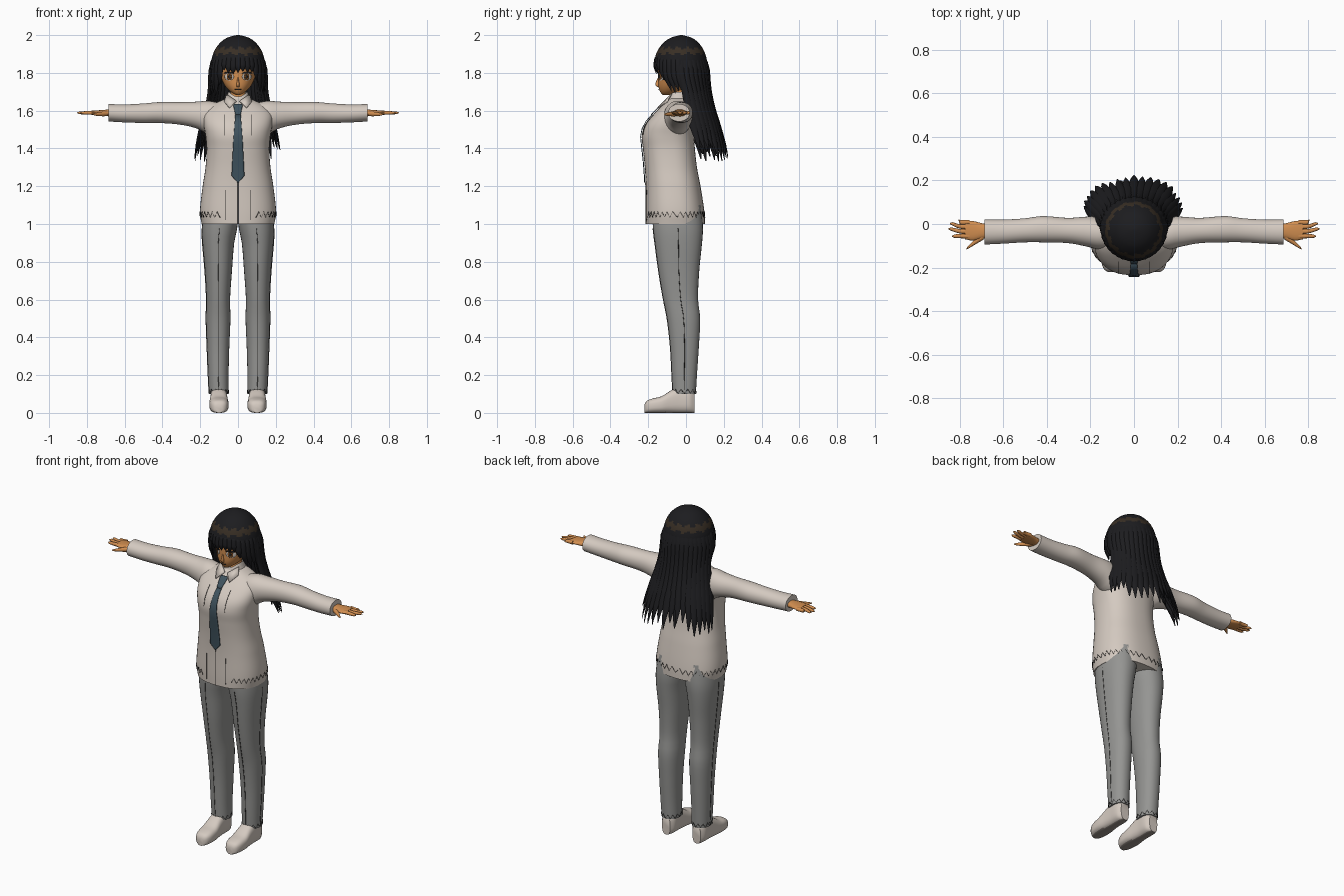
import bpy, bmesh, math, random
from mathutils import Vector

random.seed(4)
if "Cube" in bpy.data.objects:
    bpy.data.objects.remove(bpy.data.objects["Cube"])


def material(name, r, g, b):
    m = bpy.data.materials.new(name)
    m.use_nodes = True
    m.diffuse_color = (r, g, b, 1)
    bsdf = m.node_tree.nodes["Principled BSDF"]
    bsdf.inputs["Base Color"].default_value = (r, g, b, 1)
    bsdf.inputs["Roughness"].default_value = 0.8
    return m


cloth = material("beige cloth", 0.66, 0.59, 0.53)
grey = material("grey trousers", 0.30, 0.30, 0.29)
skin = material("tan skin", 0.64, 0.27, 0.08)
black = material("black hair", 0.012, 0.012, 0.014)
brown = material("brown hair shine", 0.04, 0.028, 0.018)
blue = material("slate tie", 0.05, 0.085, 0.11)
ink = material("dark seam", 0.03, 0.028, 0.026)
white = material("eye white", 0.75, 0.7, 0.65)
amber = material("amber iris", 0.25, 0.09, 0.02)
taupe = material("taupe sole", 0.3, 0.26, 0.23)


def finish(name, bm, mats, rule=None, angle=50):
    bmesh.ops.recalc_face_normals(bm, faces=bm.faces)
    for f in bm.faces:
        f.smooth = True
        if rule:
            f.material_index = rule(f.calc_center_median(), f.normal)
    me = bpy.data.meshes.new(name)
    bm.to_mesh(me)
    bm.free()
    for m in mats:
        me.materials.append(m)
    me.set_sharp_from_angle(angle=math.radians(angle))
    ob = bpy.data.objects.new(name, me)
    bpy.context.collection.objects.link(ob)
    return ob


def interp(keys, t):
    """Smooth interpolation of rows whose first entry is the parameter."""
    i = 0
    while i < len(keys) - 2 and t > keys[i + 1][0]:
        i += 1
    k1, k2 = keys[i], keys[i + 1]
    k0, k3 = keys[max(i - 1, 0)], keys[min(i + 2, len(keys) - 1)]
    d = k2[0] - k1[0]
    u = (t - k1[0]) / d
    out = []
    for c in range(1, len(k1)):
        m1 = (k2[c] - k0[c]) / (k2[0] - k0[0]) * d
        m2 = (k3[c] - k1[c]) / (k3[0] - k1[0]) * d
        a, b = k1[c], k2[c]
        out.append(a + m1 * u + (3 * (b - a) - 2 * m1 - m2) * u ** 2
                   + (2 * (a - b) + m1 + m2) * u ** 3)
    return out


def surface_point(keys, t, ang, p, axis="z", s=1, off=0):
    a0, a1, b0, b1 = interp(keys, t)
    c, d = math.cos(ang), math.sin(ang)
    a = (a0 + a1) / 2 + ((a1 - a0) / 2 + off) * math.copysign(abs(c) ** (2 / p), c)
    b = (b0 + b1) / 2 + ((b1 - b0) / 2 + off) * math.copysign(abs(d) ** (2 / p), d)
    x, y, z = {"z": (a, b, t), "x": (t, a, b), "y": (a, t, b)}[axis]
    return Vector((s * x, y, z))


def skin_rings(bm, rings, caps=True):
    vs = [[bm.verts.new(q) for q in r] for r in rings]
    n = len(vs[0])
    for r, q in zip(vs, vs[1:]):
        for j in range(n):
            bm.faces.new((r[j], r[(j + 1) % n], q[(j + 1) % n], q[j]))
    if caps:
        bm.faces.new(vs[0])
        bm.faces.new(vs[-1])


def loft(name, keys, mats, axis="z", n=32, steps=30, p=2.2, s=1, caps=True, rule=None, warp=None):
    """Skin through superellipse sections given as (t, min a, max a, min b, max b)."""
    bm = bmesh.new()
    t0, t1 = keys[0][0], keys[-1][0]
    rings = [[surface_point(keys, t0 + (t1 - t0) * i / steps, math.tau * j / n, p, axis, s)
              for j in range(n)] for i in range(steps + 1)]
    skin_rings(bm, rings, caps)
    if warp:
        for v in bm.verts:
            warp(v.co)
    return finish(name, bm, mats, rule)


def front_y(keys, p, x, z):
    a0, a1, b0, b1 = interp(keys, z)
    u = min(1, abs(x - (a0 + a1) / 2) / ((a1 - a0) / 2))
    return (b0 + b1) / 2 - (b1 - b0) / 2 * (1 - u ** p) ** (1 / p)


def plate(name, mat, keys, p, rows, off=0.003, s=1, nx=6, sub=4):
    """Thin plate hugging the front of a loft; rows are (z, min x, max x)."""
    bm = bmesh.new()
    grid = []
    for r, q in zip(rows, rows[1:]):
        for k in range(sub + (q is rows[-1])):
            z, x0, x1 = [a + (b - a) * k / sub for a, b in zip(r, q)]
            xs = [x0 + (x1 - x0) * j / nx for j in range(nx + 1)]
            grid.append([bm.verts.new((s * x, front_y(keys, p, x, z) - off, z)) for x in xs])
    for r, q in zip(grid, grid[1:]):
        for j in range(nx):
            bm.faces.new((r[j], r[j + 1], q[j + 1], q[j]))
    ob = finish(name, bm, [mat])
    mod = ob.modifiers.new("thickness", "SOLIDIFY")
    mod.thickness, mod.offset = 0.004, 0
    return ob


def seam(name, pts):
    cu = bpy.data.curves.new(name, "CURVE")
    cu.dimensions, cu.bevel_depth, cu.bevel_resolution = "3D", 0.0015, 0
    sp = cu.splines.new("POLY")
    sp.points.add(len(pts) - 1)
    for pt, q in zip(sp.points, pts):
        pt.co = (*q, 1)
    cu.materials.append(ink)
    bpy.context.collection.objects.link(bpy.data.objects.new(name, cu))


# Jacket body
BODY = [(1.0, -.192, .192, -.212, .10), (1.06, -.202, .202, -.213, .098), (1.2, -.187, .187, -.213, .077),
        (1.3, -.172, .172, -.218, .058), (1.4, -.166, .166, -.228, .047), (1.47, -.172, .172, -.234, .043),
        (1.53, -.182, .182, -.215, .042), (1.59, -.18, .18, -.165, .04), (1.63, -.14, .14, -.125, .034),
        (1.655, -.085, .085, -.1, .025), (1.67, -.05, .05, -.085, .015)]
loft("jacket_body", BODY, [cloth], n=48, steps=48, p=2.4)

# Jacket seams: hem zigzag around the sides and back, front edges and pocket lines
zigzag = [surface_point(BODY, 1.035 + .03 * (i % 2), math.radians(-66 + 312 * i / 64), 2.4, off=.001)
          for i in range(65)]
seam("hem_stitch", zigzag)
for x, z0, z1 in ((0, 1.0, 1.22), (-.065, 1.02, 1.18), (.065, 1.02, 1.18), (-.07, 1.47, 1.58), (.07, 1.47, 1.58)):
    zs = [z0 + (z1 - z0) * i / 8 for i in range(9)]
    seam("front_seam", [(x, front_y(BODY, 2.4, x, z) - .001, z) for z in zs])

# Tie
plate("tie", blue, BODY, 2.4, [(1.22, -.003, .003), (1.255, -.034, .034), (1.42, -.026, .026), (1.585, -.014, .014)], .006)
plate("tie_knot", blue, BODY, 2.4, [(1.58, -.014, .014), (1.625, -.024, .024), (1.635, -.02, .02)], .009)

# Collar
COLLAR = [(1.635, -.078, .078, -.118, .033), (1.665, -.062, .062, -.104, .026), (1.7, -.052, .052, -.09, .022)]


def dip_front(co):
    co.z -= .045 * max(0, -(co.y + .04) / .06) ** 3 * (co.z - 1.625) / .075


loft("collar", COLLAR, [cloth], steps=6, caps=False, warp=dip_front)

# Neck and head
loft("neck", [(1.6, -.046, .046, -.085, .01), (1.66, -.04, .04, -.075, .005), (1.74, -.04, .04, -.07, .01)], [skin], steps=8)
HEAD = [(1.684, -.014, .014, -.125, -.075), (1.7, -.04, .04, -.137, -.03), (1.73, -.068, .068, -.146, .03),
        (1.77, -.088, .088, -.147, .07), (1.82, -.098, .098, -.147, .085), (1.89, -.097, .097, -.142, .08),
        (1.94, -.07, .07, -.11, .05), (1.965, -.02, .02, -.05, .0)]
loft("head", HEAD, [skin, black], rule=lambda c, n: int(c.z > 1.86 or c.y > -.02 and c.z > 1.73))
loft("nose", [(1.725, -.008, .008, -.152, -.135), (1.738, -.008, .008, -.163, -.135), (1.775, -.003, .003, -.149, -.135)],
     [skin], n=12, steps=8)
plate("mouth", ink, HEAD, 2.2, [(1.711, -.014, .014), (1.714, -.017, .017)], .002)


def oval(cx, cz, rx, rz):
    hs = [(cz - rz * math.cos(math.pi * i / 8), rx * max(.05, math.sin(math.pi * i / 8))) for i in range(9)]
    return [(z, cx - h, cx + h) for z, h in hs]


# Jacket sleeve, hand and trouser leg profiles for one side
SLEEVE = [(.09, -.12, .025, 1.47, 1.64), (.16, -.118, .032, 1.475, 1.652), (.21, -.105, .034, 1.503, 1.648),
          (.3, -.088, .028, 1.525, 1.645), (.42, -.084, .036, 1.535, 1.645), (.5, -.084, .026, 1.535, 1.638),
          (.6, -.09, .02, 1.538, 1.633), (.685, -.094, .02, 1.543, 1.635)]
PALM = [(.65, -.062, -.005, 1.565, 1.61), (.7, -.068, .004, 1.572, 1.605), (.74, -.076, .014, 1.576, 1.602),
        (.775, -.07, .014, 1.578, 1.6)]
LEG = [(.1, .05, .153, -.07, .052), (.2, .05, .158, -.075, .058), (.35, .046, .164, -.083, .068),
       (.5, .04, .169, -.1, .075), (.6, .042, .167, -.12, .064), (.75, .032, .175, -.145, .07),
       (.9, .02, .188, -.165, .085), (.98, .004, .191, -.175, .09), (1.1, -.01, .18, -.18, .08)]
SHOE = [(-.22, .08, .12, .0, .045), (-.21, .064, .136, .0, .062), (-.18, .052, .148, .0, .075), (-.13, .05, .152, .0, .088),
        (-.08, .055, .148, .0, .118), (-.04, .058, .146, .0, .135), (.02, .06, .144, .0, .13), (.045, .075, .13, .0, .11)]
FINGERS = [("little", .805, .008, .02), ("ring", .845, -.012, .002), ("middle", .852, -.034, -.022), ("index", .835, -.056, -.056)]

for s, side in ((1, "left"), (-1, "right")):
    loft(side + "_sleeve", SLEEVE, [cloth], axis="x", s=s, p=2.1)
    loft(side + "_hand", PALM, [skin], axis="x", s=s, n=20, steps=10)
    for label, tip, y0, y1 in FINGERS:
        loft(f"{side}_{label}_finger", [(.755, y0 - .011, y0 + .011, 1.578, 1.6), (.8, y0 - .009, y0 + .011, 1.579, 1.598),
             (tip - .008, y1 - .007, y1 + .007, 1.582, 1.595), (tip, y1 - .002, y1 + .002, 1.587, 1.591)],
             [skin], axis="x", s=s, n=10, steps=8)
    loft(side + "_thumb", [(.69, -.072, -.035, 1.57, 1.6), (.725, -.092, -.065, 1.57, 1.594),
         (.755, -.11, -.095, 1.573, 1.588), (.768, -.117, -.11, 1.578, 1.584)], [skin], axis="x", s=s, n=10, steps=8)
    loft(side + "_trouser_leg", LEG, [grey], s=s)
    loft(side + "_shoe", SHOE, [cloth, taupe], axis="y", s=s, p=2.8,
         rule=lambda c, n: int(n.z < -.9 and c.z < .01))
    # Trouser seams on the front and outer side, ankle zigzag
    for ang in (-90, 0):
        seam(side + "_leg_seam", [surface_point(LEG, .12 + .045 * i, math.radians(ang), 2.2, s=s, off=.001)
                                  for i in range(20)])
    seam(side + "_ankle_stitch", [surface_point(LEG, .103 + .022 * (i % 2), math.tau * i / 24, 2.2, s=s, off=.001)
                                  for i in range(25)])
    # Collar flap
    bm = bmesh.new()
    pts = [(.008, -.112, 1.648), (.06, -.075, 1.685), (.072, -.098, 1.645), (.045, -.148, 1.612)]
    bm.faces.new([bm.verts.new((s * x, y, z)) for x, y, z in pts])
    flap = finish(side + "_collar_flap", bm, [cloth])
    flap.modifiers.new("thickness", "SOLIDIFY").thickness = .006
    # Eye
    plate(side + "_eye_white", white, HEAD, 2.2, oval(.046, 1.78, .024, .02), .001, s, sub=1)
    plate(side + "_iris", amber, HEAD, 2.2, oval(.045, 1.781, .013, .019), .003, s, sub=1)
    plate(side + "_pupil", ink, HEAD, 2.2, oval(.045, 1.781, .006, .01), .005, s, sub=1)
    plate(side + "_lash", ink, HEAD, 2.2, [(1.796, .02, .074), (1.804, .03, .066)], .005, s, sub=1)

# Hair cap with a brown band of shine
CAP = [(1.83, -.143, .143, -.165, .115), (1.88, -.138, .138, -.164, .108), (1.93, -.118, .118, -.143, .088),
       (1.97, -.083, .083, -.107, .055), (1.99, -.048, .048, -.07, .02), (2.0, -.008, .008, -.03, -.02)]
loft("hair_cap", CAP, [black, brown], n=48, steps=34, p=2,
     rule=lambda c, n: int(1.9 < c.z + .008 * math.sin(14 * math.atan2(c.y + .03, c.x)) < 1.932))

# Hair locks hang along a flaring shell: (-z, radius x, centre y, radius y)
SHELL = [(-1.9, .126, -.028, .126), (-1.84, .141, -.025, .137), (-1.78, .145, -.02, .136), (-1.7, .148, 0, .124),
         (-1.6, .168, .02, .127), (-1.5, .198, .045, .135), (-1.4, .222, .07, .142), (-1.3, .235, .085, .145)]


def lock(bm, deg, tip, half, thick=.013, inset=0, top=1.893, steps=14, n=8):
    t = math.radians(deg)
    out, along = Vector((math.sin(t), math.cos(t), 0)), Vector((math.cos(t), -math.sin(t), 0))
    rings = []
    for i in range(steps + 1):
        u = i / steps
        z = top + (tip - top) * u
        rx, yc, ry = interp(SHELL, -z)
        mid = Vector(((rx - inset) * math.sin(t), yc + (ry - inset) * math.cos(t), z))
        taper = max(.04, min(1, (1 - u) / .35)) ** .8
        w, h = half * rx / .145 * taper, thick * taper * min(1, .1 + u * 6)
        rings.append([mid + along * w * math.cos(a) + out * h * math.sin(a)
                      for a in (math.tau * j / n for j in range(n))])
    skin_rings(bm, rings)


bm = bmesh.new()
for i in range(19):
    lock(bm, -90 + 10 * i, random.uniform(1.325, 1.41), .022)
for i in range(16):
    lock(bm, -84 + 11.2 * i, random.uniform(1.35, 1.45), .024, inset=.016)
finish("long_hair", bm, [black])

bm = bmesh.new()
for i in range(17):
    deg = 97 + 166 * i / 16
    away = abs(deg - 180)
    tip = 1.69 if away > 50 else 1.75 if away > 34 else 1.805
    lock(bm, deg, tip + random.uniform(-.015, .015), .019, .01)
finish("fringe_hair", bm, [black])
